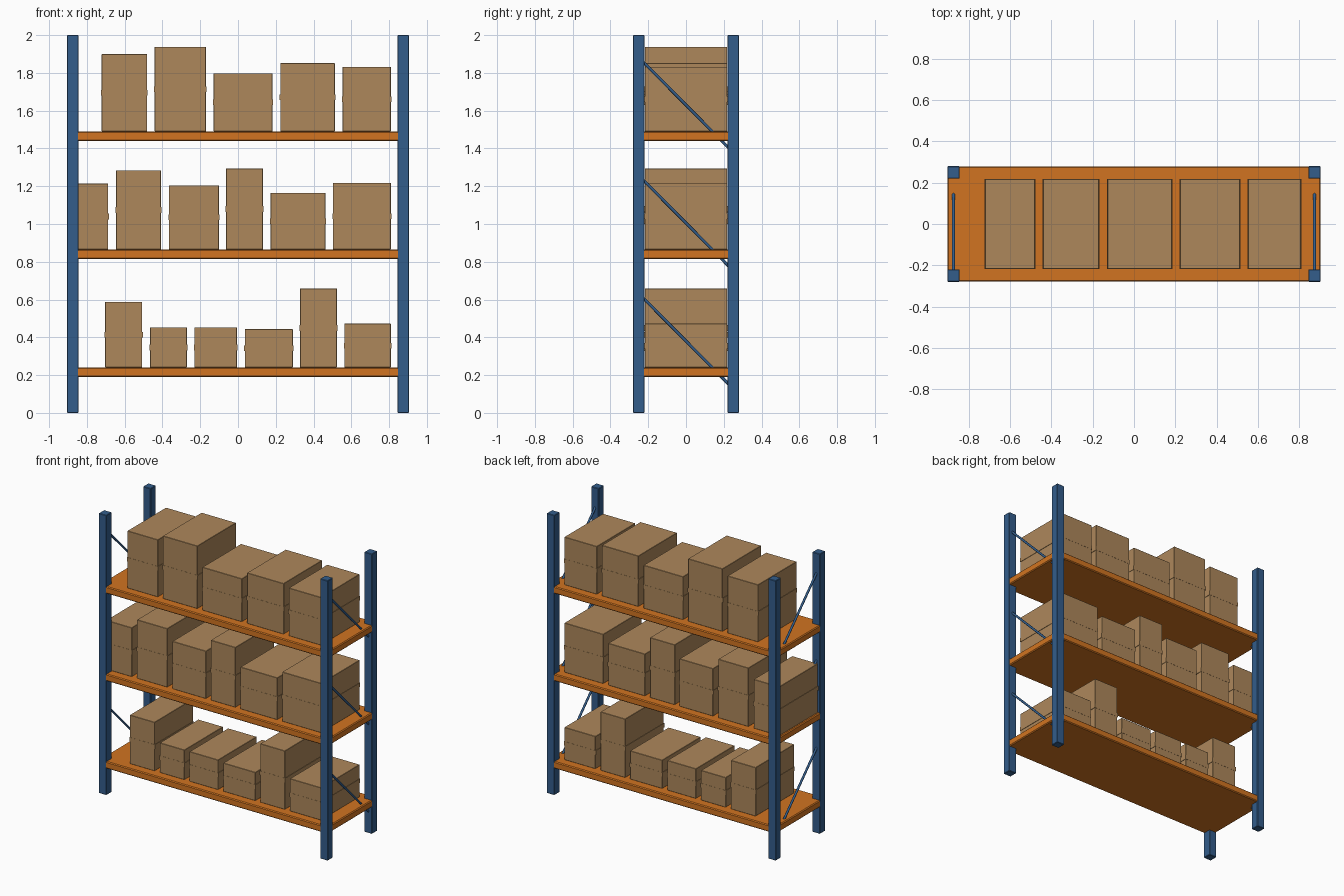
import bpy, math
from mathutils import Vector

if "Cube" in bpy.data.objects:
    bpy.data.objects.remove(bpy.data.objects["Cube"])


def material(name, colour):
    m = bpy.data.materials.new(name)
    m.diffuse_color = (*colour, 1)
    m.use_nodes = True
    m.node_tree.nodes["Principled BSDF"].inputs["Base Color"].default_value = m.diffuse_color
    return m


BLUE = material("steel_blue", (0.033, 0.11, 0.26))
ORANGE = material("shelf_orange", (0.64, 0.175, 0.015))
CARD = material("cardboard", (0.42, 0.245, 0.105))


def box(name, centre, size, mat, bevel=0.0):
    bpy.ops.mesh.primitive_cube_add(size=1, location=centre)
    o = bpy.context.object
    o.name = name
    o.scale = size
    bpy.ops.object.transform_apply(location=False, rotation=False, scale=True)
    if bevel:
        b = o.modifiers.new("bevel", 'BEVEL')
        b.width = bevel
        b.segments = 1
    o.data.materials.append(mat)
    return o


def rod(name, a, b, radius, mat):
    a, b = Vector(a), Vector(b)
    d = b - a
    bpy.ops.mesh.primitive_cylinder_add(vertices=8, radius=radius, depth=d.length,
                                        location=(a + b) / 2,
                                        rotation=d.to_track_quat('Z', 'Y').to_euler())
    o = bpy.context.object
    o.name = name
    o.data.materials.append(mat)
    bpy.ops.object.shade_smooth_by_angle(angle=math.radians(50))


# Corner posts
for sx in (-1, 1):
    for sy in (-1, 1):
        box("post", (sx * 0.875, sy * 0.25, 1.0), (0.06, 0.06, 2.0), BLUE, 0.003)

# Cartons on each shelf: (left x, right x, top z)
ROWS = [
    (0.215, [(-0.703, -0.507, 0.588), (-0.466, -0.271, 0.453), (-0.231, -0.005, 0.453),
             (0.036, 0.290, 0.443), (0.328, 0.523, 0.659), (0.563, 0.809, 0.472)]),
    (0.84, [(-0.890, -0.687, 1.215), (-0.646, -0.407, 1.284), (-0.366, -0.101, 1.205),
            (-0.063, 0.132, 1.294), (0.172, 0.463, 1.165), (0.502, 0.809, 1.218)]),
    (1.465, [(-0.722, -0.481, 1.899), (-0.441, -0.169, 1.938), (-0.129, 0.183, 1.798),
             (0.224, 0.513, 1.852), (0.553, 0.809, 1.832)]),
]

for z, cartons in ROWS:
    # Shelf deck
    box("shelf", (0, 0, z), (1.808, 0.558, 0.05), ORANGE, 0.006)
    # Diagonal end braces, high at the front
    for sx in (-1, 1):
        rod("end_brace", (sx * 0.875, -0.25, z + 0.417), (sx * 0.875, 0.25, z - 0.087),
            0.008, BLUE)
    # Cartons with a raised seam band halfway up
    base = z + 0.025
    for x0, x1, top in cartons:
        centre = ((x0 + x1) / 2, 0, (base + top) / 2)
        box("carton", centre, (x1 - x0, 0.436, top - base), CARD, 0.002)
        box("carton_band", centre, (x1 - x0 + 0.006, 0.438, 0.03), CARD)
